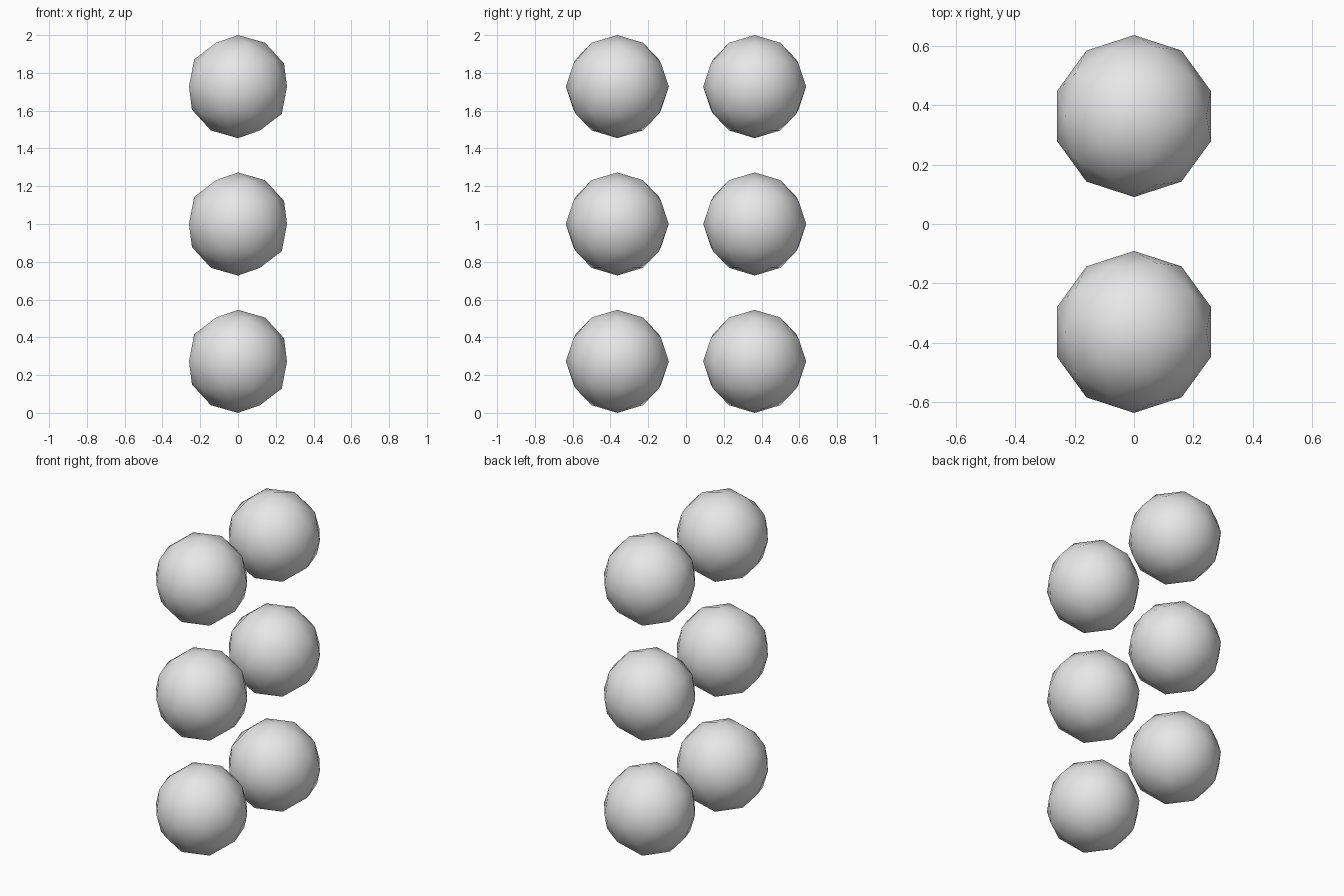
import bpy

if "Cube" in bpy.data.objects:
    bpy.data.objects.remove(bpy.data.objects["Cube"], do_unlink=True)

# One plain grey for every ball
grey = bpy.data.materials.new("light_grey")
grey.use_nodes = True
colour = (0.8, 0.8, 0.8, 1)
grey.diffuse_color = colour
grey.node_tree.nodes["Principled BSDF"].inputs["Base Color"].default_value = colour

# Two columns of three balls: the gap between balls is two thirds of a radius
radius = 3 / 11
spacing = radius * 8 / 3


def add_ball(name, y, z):
    bpy.ops.mesh.primitive_ico_sphere_add(subdivisions=2, radius=radius, location=(0, y, z))
    ball = bpy.context.object
    ball.name = name
    ball.data.name = name
    ball.data.materials.append(grey)
    bpy.ops.object.shade_smooth()


for side, y in (("front", -spacing / 2), ("back", spacing / 2)):
    for row, level in enumerate(("bottom", "middle", "top")):
        add_ball(f"{side}_{level}_ball", y, radius + row * spacing)
